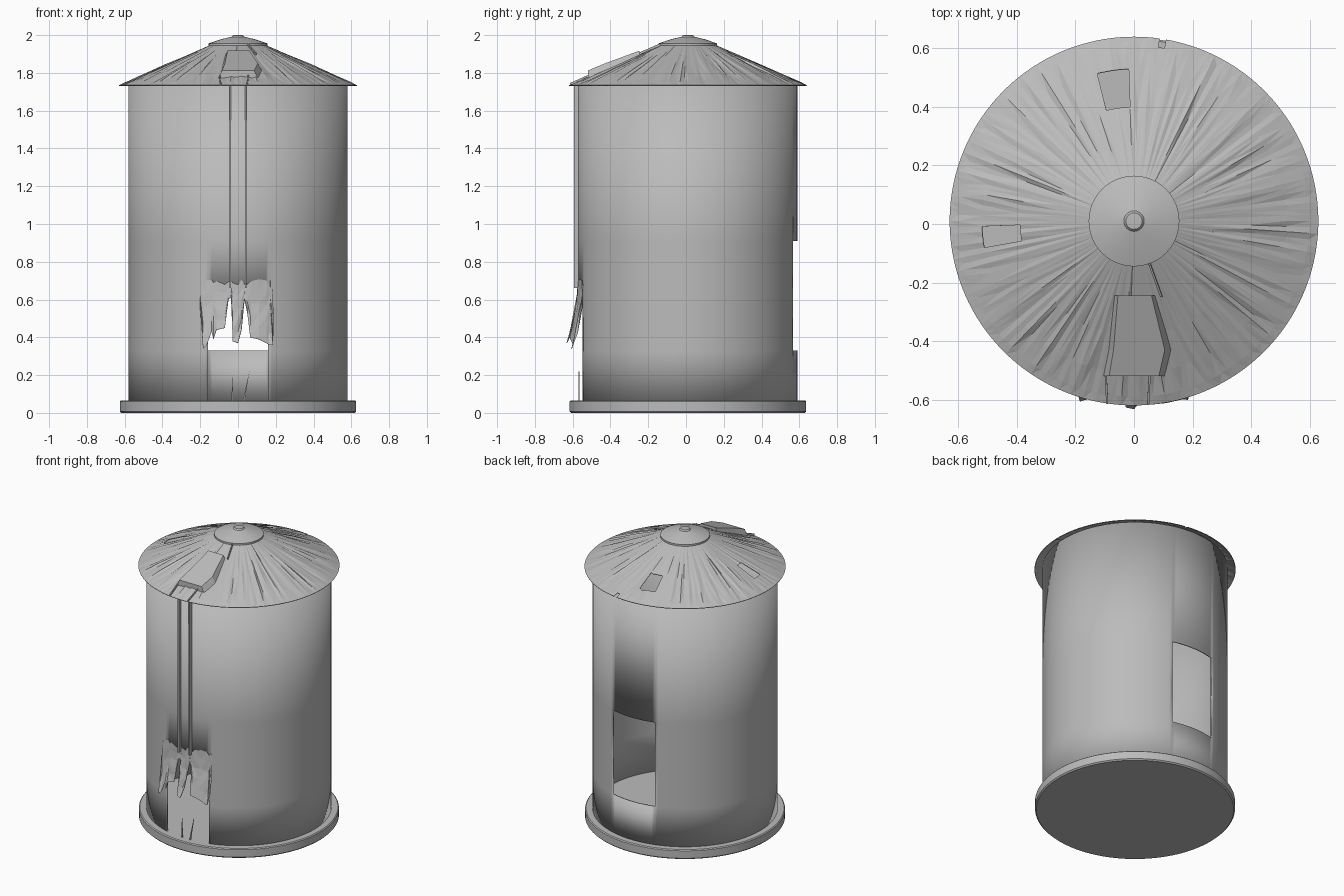
import bpy, bmesh, math, random
from mathutils import Vector

random.seed(4)
cube = bpy.data.objects.get("Cube")
if cube:
    bpy.data.objects.remove(cube)

SEGS = 180           # two degrees per segment
CENTRE_Y = 0.01
WALL_R = 0.58

metal = bpy.data.materials.new("galvanised_grey")
metal.use_nodes = True
GREY = (0.5, 0.5, 0.5, 1)
metal.diffuse_color = GREY
metal.node_tree.nodes["Principled BSDF"].inputs["Base Color"].default_value = GREY


def finish(name, bm, thickness=0.0, smooth=None):
    """Turn a bmesh into a named object, optionally thickened and smoothed."""
    mesh = bpy.data.meshes.new(name)
    bm.to_mesh(mesh)
    bm.free()
    mesh.materials.append(metal)
    obj = bpy.data.objects.new(name, mesh)
    bpy.context.collection.objects.link(obj)
    if thickness:
        mod = obj.modifiers.new("sheet", "SOLIDIFY")
        mod.thickness = thickness
        mod.offset = -1
    if smooth:
        bpy.ops.object.select_all(action="DESELECT")
        obj.select_set(True)
        bpy.context.view_layer.objects.active = obj
        bpy.ops.object.shade_smooth_by_angle(angle=math.radians(smooth))
    return obj


def lathe(profile, segs=SEGS, wobble=None, skip=None):
    """Spin (radius, z) points, leaving out faces where skip(degrees, row) holds."""
    bm = bmesh.new()
    rings = []
    for row, (r, z) in enumerate(profile):
        ring = []
        for i in range(segs):
            a = math.tau * i / segs
            dz = wobble(i, row) if wobble else 0
            ring.append(bm.verts.new((r * math.cos(a), CENTRE_Y + r * math.sin(a), z + dz)))
        rings.append(ring)
    for row in range(len(rings) - 1):
        low, high = rings[row], rings[row + 1]
        for i in range(segs):
            if skip and skip((i + 0.5) * 360 / segs, row):
                continue
            j = (i + 1) % segs
            bm.faces.new((low[i], low[j], high[j], high[i]))
    return bm, rings


def box(name, lo, hi):
    bm = bmesh.new()
    bmesh.ops.create_cube(bm, size=1)
    lo, hi = Vector(lo), Vector(hi)
    for v in bm.verts:
        v.co = (lo + hi) / 2 + v.co * (hi - lo)
    return finish(name, bm)


# Base slab
bm, rings = lathe([(0.618, 0), (0.626, 0.008), (0.626, 0.06), (0.62, 0.066)])
bm.faces.new(list(reversed(rings[0])))
bm.faces.new(rings[-1])
finish("base_slab", bm, smooth=30)


# Tank wall with a back hatch opening and a torn front doorway
def wall_opening(deg, row):
    back = abs(deg - 90) < 16.5 and row in (1, 2)
    front = abs(deg - 270) < 16.5 and row in (0, 1)
    return back or front


bm, _ = lathe([(WALL_R, z) for z in (0.06, 0.33, 0.62, 0.91, 1.745)], skip=wall_opening)
finish("tank_wall", bm, 0.008, smooth=30)

# Crinkled cone roof, ridges running down the slope, with small torn holes
ridge = [random.uniform(-1, 1) * (1 if i % 3 else 0.3) for i in range(SEGS)]
ROOF_RADII = (0.63, 0.6, 0.52, 0.39, 0.26, 0.13)


def roof_z(r):
    return 1.735 + (0.63 - r) * 0.44


def crinkle(i, row):
    depth = (0.0, 0.004, 0.008, 0.007, 0.004, 0.0)[row]
    return depth * (0.6 * ridge[i] + 0.4 * random.uniform(-1, 1))


def roof_hole(deg, row):
    return (row == 2 and (92 < deg < 104 or 182 < deg < 190)) or (row == 0 and 79 < deg < 82)


bm, _ = lathe([(r, roof_z(r)) for r in ROOF_RADII], wobble=crinkle, skip=roof_hole)
bmesh.ops.triangulate(bm, faces=bm.faces)
finish("cone_roof", bm, 0.004)

# Roof cap with a small knob
bm, rings = lathe([(0.155, 1.943), (0.155, 1.956), (0.09, 1.978), (0.035, 1.991),
                   (0.028, 1.999), (0.012, 2.0)], segs=48)
bm.faces.new(list(reversed(rings[0])))
bm.faces.new(rings[-1])
finish("roof_cap", bm, smooth=25)

# Raised hatch on the front slope: top outline over a wider foot outline
bm = bmesh.new()
top = [(-0.085, -0.52, 1.812), (0.085, -0.52, 1.812), (0.105, -0.43, 1.85),
       (0.06, -0.245, 1.918), (-0.055, -0.245, 1.918), (-0.07, -0.43, 1.85)]
top_ring = [bm.verts.new(p) for p in top]
foot_ring = []
for x, y, z in top:
    fx = x * 1.25
    foot_ring.append(bm.verts.new((fx, y, roof_z(math.hypot(fx, y - CENTRE_Y)) - 0.006)))
bm.faces.new(top_ring)
for i in range(len(top)):
    j = (i + 1) % len(top)
    bm.faces.new((foot_ring[i], foot_ring[j], top_ring[j], top_ring[i]))
bmesh.ops.recalc_face_normals(bm, faces=bm.faces)
finish("roof_hatch", bm)

# Seam strips from the hatch to the eave and to the cap
for name, x, far_x, r_in, r_out in (("left_roof_seam", 0.05, 0.045, 0.53, 0.625),
                                    ("right_roof_seam", -0.1, -0.095, 0.53, 0.625),
                                    ("upper_roof_seam", 0.05, 0.09, 0.15, 0.26)):
    bm = bmesh.new()
    pts = [(x, r_in), (x + 0.007, r_in), (far_x + 0.007, r_out), (far_x, r_out)]
    bm.faces.new([bm.verts.new((px, CENTRE_Y - r, roof_z(r) + 0.009)) for px, r in pts])
    bmesh.ops.recalc_face_normals(bm, faces=bm.faces)
    finish(name, bm, 0.012)

# Twin upright rails down the front
for side, name in ((1, "left_rail"), (-1, "right_rail")):
    x = side * 0.041
    box(name, (x - 0.005, -0.594, 0.66), (x + 0.005, -0.562, 1.735))

# Torn sheet hanging over the doorway: (x, hem height) along its width
HEM = [(-0.2, 0.57), (-0.185, 0.34), (-0.165, 0.36), (-0.14, 0.43), (-0.13, 0.39), (-0.115, 0.44),
       (-0.07, 0.45), (-0.05, 0.6), (-0.037, 0.61), (-0.028, 0.38), (0, 0.37), (0.018, 0.44),
       (0.035, 0.6), (0.05, 0.52), (0.065, 0.4), (0.11, 0.39), (0.15, 0.37), (0.165, 0.36),
       (0.185, 0.36), (0.17, 0.56)]
ROWS = 6
bm = bmesh.new()
columns = []
for x, hem in HEM:
    head = 0.69 + random.uniform(-0.02, 0.02)
    column = []
    for row in range(ROWS):
        z = head + (hem - head) * row / (ROWS - 1)
        t = max(0, (0.7 - z) / 0.33)
        bulge = 0.004 + 0.05 * t * t + random.uniform(-0.008, 0.012) * t
        y = CENTRE_Y - math.sqrt(WALL_R ** 2 - x * x) - bulge
        column.append(bm.verts.new((x, y, z)))
    columns.append(column)
for a, b in zip(columns, columns[1:]):
    for row in range(ROWS - 1):
        bm.faces.new((a[row], a[row + 1], b[row + 1], b[row]))
bmesh.ops.triangulate(bm, faces=bm.faces)
finish("torn_door_sheet", bm, 0.003)

# Thin broken slivers left standing in the doorway
for name, foot_x, tip_x, tip_z in (("left_sliver", 0.03, 0.06, 0.22),
                                   ("right_sliver", -0.03, -0.03, 0.2)):
    bm = bmesh.new()
    pts = [(foot_x - 0.005, 0.06), (foot_x + 0.005, 0.06), (tip_x, tip_z)]
    bm.faces.new([bm.verts.new((x, CENTRE_Y - WALL_R, z)) for x, z in pts])
    finish(name, bm, 0.006)
